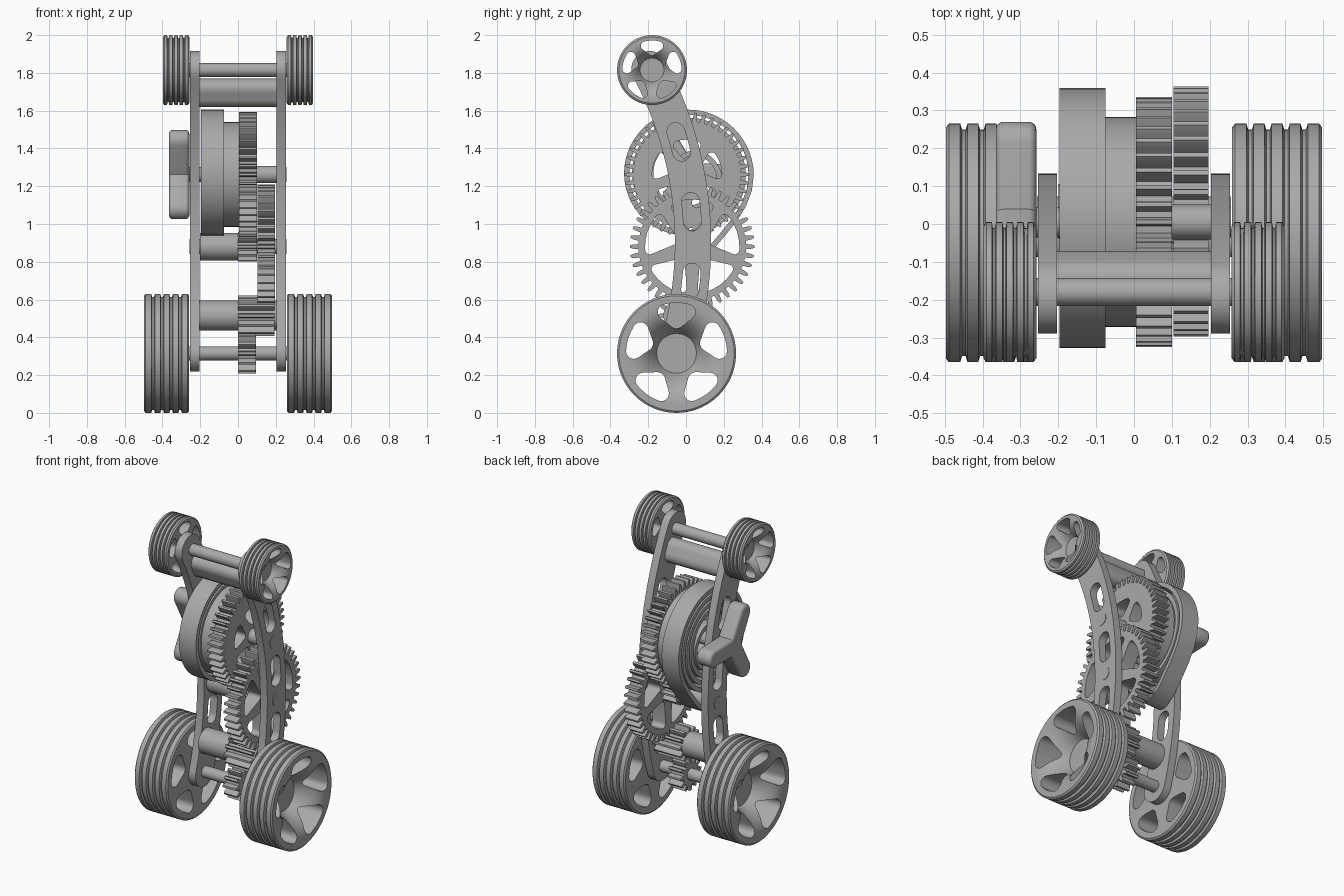
import bpy
import bmesh
from math import sin, cos, pi, radians, sqrt
from mathutils import Matrix, Vector
from mathutils.geometry import convex_hull_2d

if "Cube" in bpy.data.objects:
    bpy.data.objects.remove(bpy.data.objects["Cube"])

grey = bpy.data.materials.new("plain_grey")
grey.use_nodes = True
grey.diffuse_color = (0.4, 0.4, 0.4, 1)
grey.node_tree.nodes["Principled BSDF"].inputs["Base Color"].default_value = (0.4, 0.4, 0.4, 1)

# Drawing plane (u, v, w) becomes world (y, z, x)
SIDE = Matrix(((0, 0, 1, 0), (1, 0, 0, 0), (0, 1, 0, 0), (0, 0, 0, 1)))
parts = []


def finish(name, bm):
    bmesh.ops.remove_doubles(bm, verts=bm.verts, dist=1e-5)
    bmesh.ops.recalc_face_normals(bm, faces=bm.faces)
    mesh = bpy.data.meshes.new(name)
    bm.to_mesh(mesh)
    bm.free()
    mesh.materials.append(grey)
    ob = bpy.data.objects.new(name, mesh)
    bpy.context.collection.objects.link(ob)
    parts.append(ob)
    return ob


def plate(name, outlines, x0, x1, bevel=0):
    """Extrude outlines (inner ones become holes) from x0 to x1."""
    cu = bpy.data.curves.new(name, 'CURVE')
    cu.dimensions = '2D'
    cu.fill_mode = 'BOTH'
    cu.extrude = (x1 - x0) / 2 - bevel
    cu.bevel_depth = bevel
    cu.offset = -bevel
    cu.bevel_resolution = 3
    for pts in outlines:
        sp = cu.splines.new('POLY')
        sp.points.add(len(pts) - 1)
        for p, q in zip(sp.points, pts):
            p.co = (q[0], q[1], 0, 1)
        sp.use_cyclic_u = True
    tmp = bpy.data.objects.new(name + "_outline", cu)
    bpy.context.collection.objects.link(tmp)
    dg = bpy.context.evaluated_depsgraph_get()
    mesh = bpy.data.meshes.new_from_object(tmp.evaluated_get(dg))
    bm = bmesh.new()
    bm.from_mesh(mesh)
    bpy.data.meshes.remove(mesh)
    bpy.data.objects.remove(tmp)
    bm.transform(Matrix.Translation(((x0 + x1) / 2, 0, 0)) @ SIDE)
    return finish(name, bm)


def polar(c, r, a):
    return Vector((c[0] + r * cos(a), c[1] + r * sin(a)))


def circle(c, r, n=32):
    return [polar(c, r, 2 * pi * i / n) for i in range(n)]


def rod(name, c, r, x0, x1):
    return plate(name, [circle(c, r, 40)], x0, x1)


def ribbon(path, hw, caps=8):
    """Closed outline of a band with rounded ends along a path."""
    path = [Vector(p) for p in path]
    left, right = [], []
    for i, p in enumerate(path):
        t = (path[min(i + 1, len(path) - 1)] - path[max(i - 1, 0)]).normalized()
        n = Vector((-t.y, t.x)) * hw
        left.append(p + n)
        right.append(p - n)

    def cap(c, start):
        v = start - c
        return [c + Matrix.Rotation(-pi * k / caps, 2) @ v for k in range(1, caps)]
    return left + cap(path[-1], left[-1]) + right[::-1] + cap(path[0], right[0])


def windows(c, n, r_in, r_out, spread, fillet, turn=pi / 2):
    """Rounded wedge holes arranged around a centre."""
    result = []
    for k in range(n):
        a = turn + 2 * pi * k / n
        pts = circle(polar(c, r_in + fillet, a), fillet, 20)
        for s in (-1, -0.5, 0, 0.5, 1):
            pts += circle(polar(c, r_out - fillet, a + s * spread), fillet, 20)
        result.append([pts[i] for i in convex_hull_2d(pts)])
    return result


def gear(name, c, r, depth, teeth, x0, x1, holes=()):
    pts = []
    step = 2 * pi / teeth
    for k in range(teeth):
        for f, rr in ((-0.3, r - depth), (-0.22, r - depth * 0.35), (-0.12, r),
                      (0.12, r), (0.22, r - depth * 0.35), (0.3, r - depth)):
            pts.append(polar(c, rr, (k + f) * step))
    return plate(name, [pts, *holes], x0, x1)


def wheel(name, c, r, width, hub, depth, x_in, side):
    """Grooved tyre with a dished outer face and five windows."""
    prof = [(0, 0), (0, r - 0.01), (0.008, r)]
    pitch = width / 5
    for k in range(1, 5):
        w, g = k * pitch, 0.1 * pitch
        prof += [(w - 2 * g, r), (w - g, r - 0.016), (w + g, r - 0.016), (w + 2 * g, r)]
    prof += [(width - 0.008, r), (width, r - 0.01)]
    for k in range(12, -1, -1):
        t = k / 12
        prof.append((width - depth * (1 - t) ** 2.6, hub + (0.9 * r - hub) * t))
    prof.append((width - depth, 0))
    bm = bmesh.new()
    verts = [bm.verts.new((side * (x_in + w), c[0], c[1] + rr)) for w, rr in prof]
    edges = [bm.edges.new(e) for e in zip(verts, verts[1:])]
    bmesh.ops.spin(bm, geom=verts + edges, cent=(0, *c), axis=(1, 0, 0),
                   angle=2 * pi, steps=72)
    ob = finish(name, bm)
    cutter = plate(name + "_cutter", windows(c, 5, 0.42 * r, 0.85 * r, radians(15), 0.13 * r),
                   *sorted((side * (x_in - 0.05), side * (x_in + width + 0.05))))
    parts.remove(cutter)
    mod = ob.modifiers.new("windows", 'BOOLEAN')
    mod.object = cutter
    mod.operation = 'DIFFERENCE'
    mod.solver = 'EXACT'
    dg = bpy.context.evaluated_depsgraph_get()
    mesh = bpy.data.meshes.new_from_object(ob.evaluated_get(dg))
    ob.modifiers.clear()
    ob.data = mesh
    bpy.data.objects.remove(cutter)


def arc(z0, z1, n=24):
    """Centre line of the bowed side arms."""
    bow = 1.95
    zs = [z0 + (z1 - z0) * i / n for i in range(n + 1)]
    return [(0.037 - bow + sqrt(bow ** 2 - (z - 0.9) ** 2), z) for z in zs]


FRONT, REAR = (-0.18, 1.815), (-0.05, 0.315)
DRIVE, MIDDLE, IDLER = (0.005, 1.262), (0.033, 0.88), (-0.04, 0.515)

# Wheels on both sides
for label, s in (("left", 1), ("right", -1)):
    wheel("large_wheel_" + label, REAR, 0.315, 0.238, 0.105, 0.13, 0.259, s)
    wheel("small_wheel_" + label, FRONT, 0.185, 0.14, 0.063, 0.075, 0.258, s)
    # Bowed side arm with slots
    slots = [ribbon(arc(a, b), 0.047) for a, b in ((1.38, 1.49), (1.01, 1.12), (0.65, 0.745))]
    plate("side_arm_" + label, [ribbon(arc(0.315, 1.82, 40), 0.096, 20), *slots],
          *sorted((s * 0.203, s * 0.253)))

# Axles, shafts and spacers
rod("front_axle", FRONT, 0.037, -0.29, 0.29)
rod("rear_axle", REAR, 0.037, -0.29, 0.29)
rod("drive_shaft", DRIVE, 0.04, -0.3, 0.256)
rod("middle_shaft", MIDDLE, 0.04, -0.256, 0.256)
rod("idler_shaft", IDLER, 0.03, -0.254, 0.254)
rod("drive_spacer", DRIVE, 0.046, 0.1, 0.204)
rod("middle_spacer", MIDDLE, 0.072, -0.2, 0)
rod("idler_spacer", IDLER, 0.08, -0.205, 0)
rod("idler_collar", IDLER, 0.08, 0.194, 0.204)
plate("upper_cross_brace", [ribbon(arc(1.67, 1.72, 6), 0.05)], -0.204, 0.204)

# Gear train
gear("drive_gear", DRIVE, 0.33, 0.045, 44, 0.005, 0.1,
     windows(DRIVE, 5, 0.075, 0.185, radians(17), 0.025))
gear("middle_pinion", MIDDLE, 0.08, 0.03, 10, 0, 0.1)
gear("middle_gear", MIDDLE, 0.33, 0.045, 40, 0.104, 0.197,
     windows(MIDDLE, 5, 0.085, 0.25, radians(22), 0.025, radians(18)))
gear("idler_pinion", IDLER, 0.108, 0.035, 12, 0, 0.194)
gear("axle_pinion", REAR, 0.108, 0.035, 12, 0, 0.095)
plate("drum_ring", [circle(DRIVE, 0.277, 72), circle(DRIVE, 0.19, 72)], -0.075, 0.005)

# Spiral spring with its tail hooked on the middle spacer
coil = []
turns, per_turn = 4.5, 56
total = int(turns * per_turn)
for i in range(total + 1):
    t = i / per_turn
    radius = 0.04 + 0.26 * t if t < 0.5 else 0.17 + 0.17 * (t - 0.5) / (turns - 0.5)
    coil.append(polar(DRIVE, radius, 2 * pi * (turns - t)))
coil += [(0.335, 1.18), (0.305, 1.1), (0.255, 1.02), (0.19, 0.94), (0.13, 0.87), (0.07, 0.83)]
plate("spiral_spring", [ribbon(coil, 0.014, 4)], -0.197, -0.075)

# Three-armed winding key
key = []
for k in range(3):
    a = 2 * pi * k / 3
    tip = polar(DRIVE, 0.21, a)
    key += [polar(tip, 0.055, a + pi * (j / 10 - 0.5)) for j in range(11)]
    key.append(polar(DRIVE, 0.068, a + pi / 3))
plate("winding_key", [key], -0.365, -0.258, bevel=0.02)

# Smooth round surfaces, keep edges crisp
bpy.ops.object.select_all(action='DESELECT')
for ob in parts:
    ob.select_set(True)
bpy.context.view_layer.objects.active = parts[0]
bpy.ops.object.shade_smooth_by_angle(angle=radians(30))
